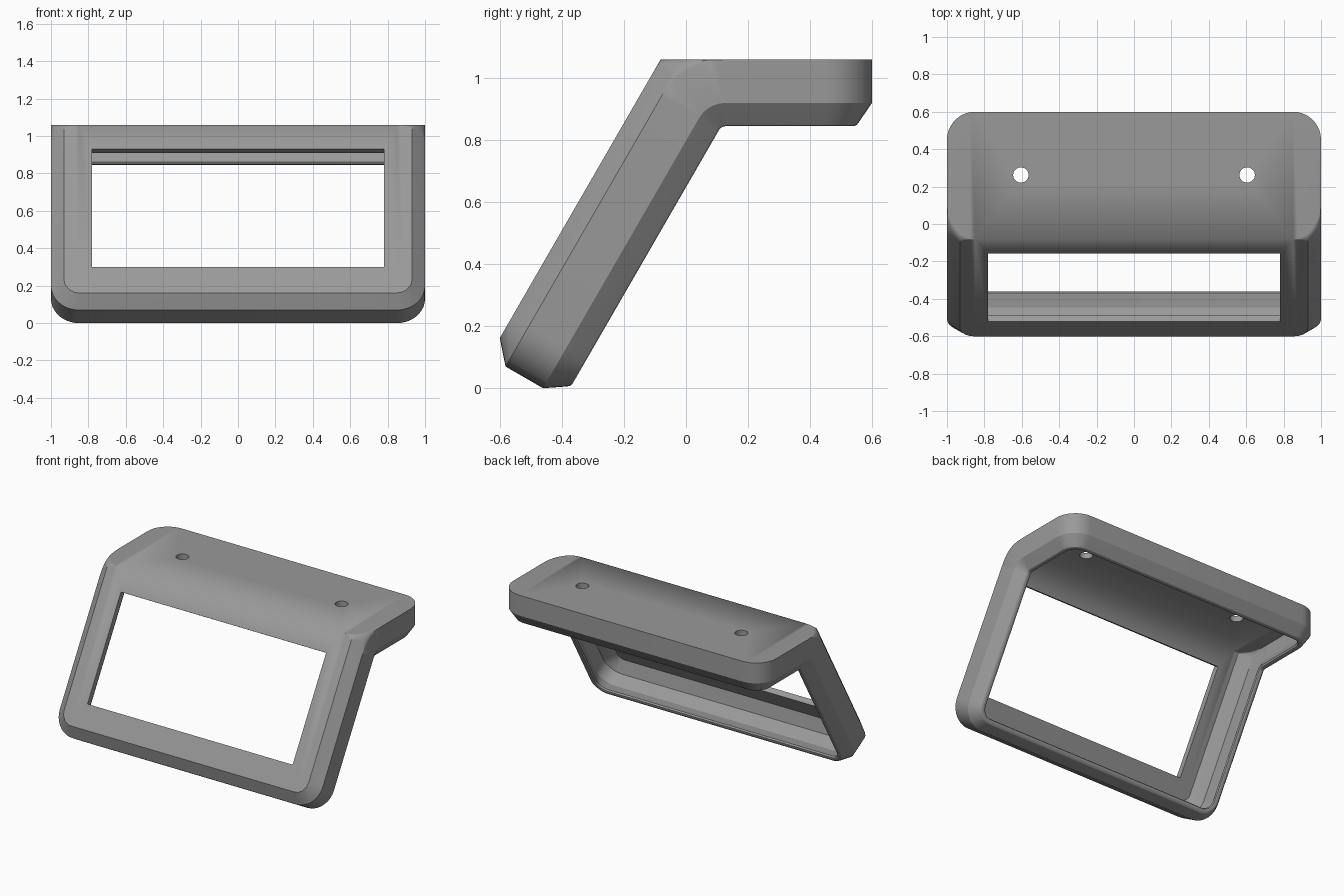
import bpy, bmesh, math
from mathutils import Matrix, Vector

if "Cube" in bpy.data.objects:
    bpy.data.objects.remove(bpy.data.objects["Cube"])

BEND = math.radians(60)
TAN = math.tan(BEND / 2)
Y0, TOP, R0 = 0.128, 1.06, 0.24        # bend start, top height, outer bend radius
ARC = R0 * BEND
S_FRONT, S_BACK = -ARC - 1.005, 0.472   # ends of the unrolled sheet
CX, CORNER = 0.85, 0.15                 # corner centre and radius
C_FRONT, C_BACK = S_FRONT + CORNER, S_BACK - CORNER
BOSS, CHAMFER = 0.062, 0.07             # raised front panel and its bevel width
WALL, STEPS = 0.04, 10


def sheet(x, s, d):
    """Unrolled position s and depth d to a point on the bent sheet."""
    if s >= 0:
        return Vector((x, Y0 + s, TOP - d))
    a = min(-s / R0, BEND)
    rest = max(0, -s - ARC)
    r = R0 - d
    return Vector((x, Y0 - r * math.sin(a) - rest * math.cos(BEND),
                   TOP - R0 + r * math.cos(a) - rest * math.sin(BEND)))


def corner_angles(r):
    a = [math.pi / 2 * i / 9 for i in range(10)]
    return sorted(a + [math.asin((r - CHAMFER) / r)])


def ring(bm, inset, d, angles):
    """Closed rounded-rectangle loop on the bent sheet."""
    r = CORNER - inset
    half = [(CX + r * math.sin(a), C_FRONT - r * math.cos(a)) for a in angles]
    half += [(CX + r, -ARC * (1 - i / STEPS)) for i in range(STEPS + 1)]
    half += [(CX + r * math.sin(a), C_BACK + r * math.cos(a)) for a in reversed(angles)]
    pts = half + [(-x, s) for x, s in reversed(half)]
    return [bm.verts.new(sheet(x, s, d)) for x, s in pts]


def column(x, t):
    """Side profile of the top and raised front panel at one x."""
    r = CORNER - t
    e = max(0, x - CX)
    root = math.sqrt(max(0, r * r - e * e))

    def lift(s):
        dist = r - math.hypot(e, max(0, C_FRONT - s))
        return BOSS * min(1, max(0, dist / CHAMFER))
    # bend radius grows from sharp to full across the corner
    edge = Y0 - (R0 - t) * TAN
    y_sharp = edge - BOSS / math.sin(BEND)
    y_corner = edge - lift(C_FRONT) / math.sin(BEND)
    y_t = Y0 - (Y0 - y_sharp) * root / r
    rad = max(0, (y_t - y_corner) / TAN)
    pts = [sheet(x, C_BACK + root, t)]
    for i in range(STEPS + 1):
        a = BEND * i / STEPS
        pts.append(Vector((x, y_t - rad * math.sin(a), TOP - t - rad + rad * math.cos(a))))
    crease = C_FRONT - math.sqrt(max(0, (r - CHAMFER) ** 2 - e * e))
    end = C_FRONT - root
    for s in [C_FRONT] + [crease + (end - crease) * k / 3 for k in range(4)]:
        pts.append(sheet(x, s, t - lift(s)))
    return pts


def cap(bm, t, angles):
    """Skin of the top plate and front panel, offset inward by t."""
    xs = [CX + (CORNER - t) * math.sin(a) for a in angles]
    cols = [[Vector((-p.x, p.y, p.z)) for p in column(x, t)] for x in reversed(xs)]
    cols += [column(x, t) for x in xs]
    grid = [[bm.verts.new(p) for p in c] for c in cols]
    for a, b in zip(grid, grid[1:]):
        for i in range(len(a) - 1):
            bm.faces.new((a[i], a[i + 1], b[i + 1], b[i]))


def finish(name, bm):
    mesh = bpy.data.meshes.new(name)
    bm.to_mesh(mesh)
    bm.free()
    ob = bpy.data.objects.new(name, mesh)
    bpy.context.collection.objects.link(ob)
    return ob


# Hollow bent frame: outer skin, walls, rounded lip, inner walls, inner skin
bm = bmesh.new()
outer, inner = corner_angles(CORNER), corner_angles(CORNER - WALL)
cap(bm, 0, outer)
cap(bm, WALL, inner)
loops = [ring(bm, i, d, outer) for i, d in
         ((0, 0), (0, 0.14), (0.043, 0.203), (0.049, 0.211), (0.058, 0.215))]
loops += [ring(bm, i, d, inner) for i, d in
          ((0.07, 0.215), (0.079, 0.211), (0.083, 0.2), (WALL, 0.135), (WALL, WALL))]
for a, b in zip(loops, loops[1:]):
    n = len(a)
    for i in range(n):
        j = (i + 1) % n
        bm.faces.new((a[i], a[j], b[j], b[i]))
bmesh.ops.remove_doubles(bm, verts=bm.verts, dist=1e-4)
bmesh.ops.recalc_face_normals(bm, faces=bm.faces)
frame = finish("bent_frame", bm)

grey = bpy.data.materials.new("mid grey")
grey.diffuse_color = (0.32, 0.32, 0.32, 1)
grey.use_nodes = True
grey.node_tree.nodes["Principled BSDF"].inputs["Base Color"].default_value = grey.diffuse_color
frame.data.materials.append(grey)

# Window cutter, square to the sloping panel
bm = bmesh.new()
bmesh.ops.create_cube(bm, size=1)
mat = (Matrix.Translation(sheet(0, -ARC - 0.411, -0.04))
       @ Matrix.Rotation(-math.radians(30), 4, 'X')
       @ Matrix.Diagonal((1.56, 0.2, 0.728, 1)))
bmesh.ops.transform(bm, matrix=mat, verts=bm.verts)
cutters = [finish("window_cutter", bm)]

# Screw hole cutters
for side, label in ((-1, "left"), (1, "right")):
    bm = bmesh.new()
    bmesh.ops.create_cone(bm, cap_ends=True, segments=32, radius1=0.041, radius2=0.041,
                          depth=0.2, matrix=Matrix.Translation((side * 0.605, 0.262, 1.04)))
    cutters.append(finish(label + "_hole_cutter", bm))

bpy.context.view_layer.objects.active = frame
frame.select_set(True)
for c in cutters:
    c.hide_render = True
    c.hide_set(True)
    m = frame.modifiers.new("cut", 'BOOLEAN')
    m.operation, m.solver, m.object = 'DIFFERENCE', 'EXACT', c
    bpy.ops.object.modifier_apply(modifier=m.name)
for c in cutters:
    bpy.data.objects.remove(c)
bpy.ops.object.shade_smooth_by_angle(angle=math.radians(25))
